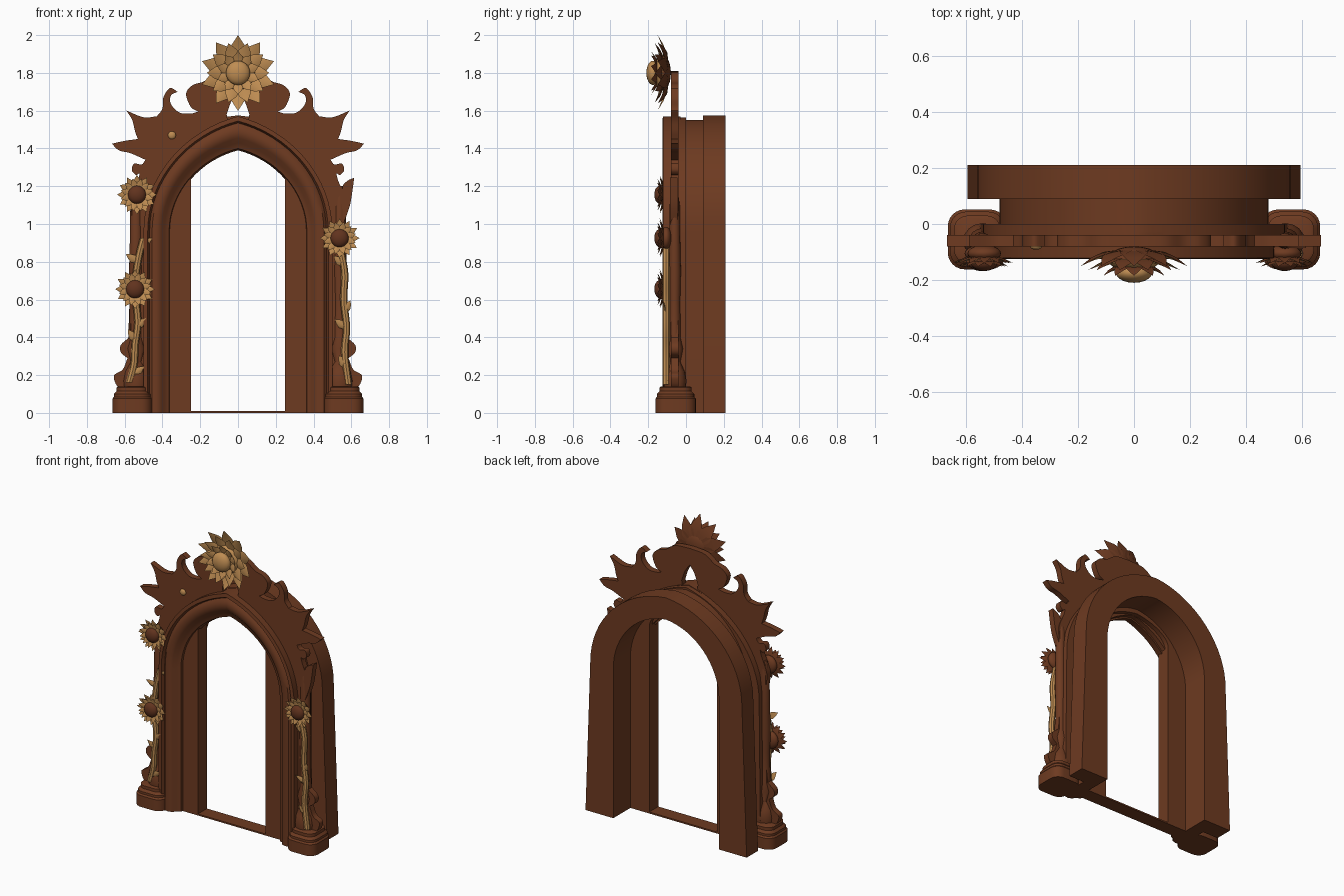
import bpy, bmesh, math
from math import sin, cos, pi
from mathutils import Vector

if "Cube" in bpy.data.objects:
    bpy.data.objects.remove(bpy.data.objects["Cube"])


def material(name, rgb):
    m = bpy.data.materials.new(name)
    m.diffuse_color = (*rgb, 1)
    m.use_nodes = True
    m.node_tree.nodes["Principled BSDF"].inputs["Base Color"].default_value = m.diffuse_color
    return m


BROWN = material("carved_brown", (0.155, 0.043, 0.015))
DARK = material("dark_brown", (0.120, 0.033, 0.013))
TAN = material("golden_tan", (0.52, 0.265, 0.085))


def finish(name, bm, mat, angle=35, back=None):
    """Make the object; faces turned to the rear take the back material."""
    bmesh.ops.recalc_face_normals(bm, faces=bm.faces)
    bm.normal_update()
    if back:
        for f in bm.faces:
            f.material_index = int(f.normal.y > 0.05)
    me = bpy.data.meshes.new(name)
    bm.to_mesh(me)
    bm.free()
    ob = bpy.data.objects.new(name, me)
    me.materials.append(mat)
    if back:
        me.materials.append(back)
    bpy.context.collection.objects.link(ob)
    bpy.ops.object.select_all(action='DESELECT')
    ob.select_set(True)
    bpy.context.view_layer.objects.active = ob
    bpy.ops.object.shade_smooth_by_angle(angle=math.radians(angle))
    return ob


def loft(name, rings, mat):
    """Skin a list of closed rings and cap both ends."""
    bm = bmesh.new()
    vs = [[bm.verts.new(p) for p in r] for r in rings]
    n = len(rings[0])
    for a, b in zip(vs, vs[1:]):
        for i in range(n):
            j = (i + 1) % n
            bm.faces.new((a[i], a[j], b[j], b[i]))
    bm.faces.new(vs[0])
    bm.faces.new(vs[-1])
    return finish(name, bm, mat)


def arch_path(w, h, s, k, foot=0, n=32):
    """Slightly pointed arch from the right foot over the apex to the left."""
    pts = [(w + foot, 0)]
    for i in range(n + 1):
        x = w * cos(pi * i / n)
        t = min(i, n - i) * pi / n
        pts.append((x, s + (h - s) * ((1 - k) * sin(t) + k * t / (pi / 2))))
    return pts + [(-w - foot, 0)]


def arch(name, profile, k):
    """Sweep a profile of (half width, apex, spring, foot flare, y) along the arch."""
    paths = [[(x, p[4], z) for x, z in arch_path(*p[:3], k, p[3])] for p in profile]
    return loft(name, list(zip(*paths)), BROWN)


def box_arch(name, outer, inner, y0, y1, k):
    return arch(name, [(*outer, y0), (*inner, y0), (*inner, y1), (*outer, y1)], k)


def smooth(strokes, steps=5):
    """Catmull-Rom each stroke; corners stay sharp where strokes meet."""
    out = []
    for st in strokes:
        p = [Vector(q) for q in st]
        p = [2 * p[0] - p[1]] + p + [2 * p[-1] - p[-2]]
        for i in range(1, len(p) - 2):
            a, b, c, d = p[i - 1:i + 3]
            for j in range(steps):
                t = j / steps
                out.append(0.5 * (2 * b + (c - a) * t + (2 * a - 5 * b + 4 * c - d) * t * t
                                  + (3 * b - a - 3 * c + d) * t ** 3))
    return out


def plate(name, outline, y0, y1, mirror=False):
    bm = bmesh.new()
    f = bm.faces.new([bm.verts.new((p[0], y0, p[1])) for p in outline])
    g = bmesh.ops.extrude_face_region(bm, geom=[f])
    bmesh.ops.translate(bm, vec=(0, y1 - y0, 0),
                        verts=[v for v in g["geom"] if isinstance(v, bmesh.types.BMVert)])
    bmesh.ops.triangulate(bm, faces=[f for f in bm.faces if len(f.verts) > 4])
    if mirror:
        g = bmesh.ops.duplicate(bm, geom=bm.verts[:] + bm.edges[:] + bm.faces[:])["geom"]
        for v in g:
            if isinstance(v, bmesh.types.BMVert):
                v.co.x *= -1
    return finish(name, bm, BROWN)


# Main arches: back frame, middle layer, inner jamb, backing and front moulding
box_arch("back_arch", (.56, 1.575, 1.0, .035), (.39, 1.43, 1.0, 0), .09, .21, .12)
box_arch("middle_arch", (.48, 1.55, .95, 0), (.39, 1.43, 1.0, 0), -.03, .09, .12)
box_arch("inner_jamb", (.45, 1.50, .95, 0), (.25, 1.40, 1.25, 0), -.065, .03, .3)
box_arch("backing_arch", (.54, 1.565, .95, .01), (.36, 1.40, .97, 0), -.04, 0, .3)
arch("front_moulding", [(w, h, .96, 0, y) for w, h, y in (
    (.50, 1.57, -.03), (.50, 1.57, -.122), (.478, 1.545, -.125), (.468, 1.535, -.105),
    (.455, 1.515, -.118), (.43, 1.485, -.122), (.405, 1.455, -.112), (.39, 1.43, -.09),
    (.365, 1.40, -.08), (.355, 1.39, -.03))], .33)

# Threshold strip
loft("threshold", [[(x, y, z) for x, y in ((-.3, -.065), (.3, -.065), (.3, .03), (-.3, .03))]
                   for z in (0, .01)], BROWN)

# Flame crest and scrolled side plate, half outline mirrored
flames = smooth([
    [(.06, 1.58), (.035, 1.65), (0, 1.70)],
    [(0, 1.70), (0, 1.81)],
    [(0, 1.81), (.11, 1.80), (.18, 1.755), (.24, 1.735), (.275, 1.69), (.25, 1.62), (.21, 1.595)],
    [(.21, 1.595), (.25, 1.585), (.31, 1.59), (.355, 1.635), (.355, 1.68), (.32, 1.70)],
    [(.32, 1.70), (.36, 1.72), (.395, 1.67), (.40, 1.61), (.43, 1.57)],
    [(.43, 1.57), (.50, 1.565), (.59, 1.60)],
    [(.59, 1.60), (.56, 1.55), (.545, 1.49), (.53, 1.45)],
    [(.53, 1.45), (.60, 1.44), (.668, 1.425)],
    [(.668, 1.425), (.63, 1.39), (.57, 1.375), (.49, 1.34)],
    [(.49, 1.34), (.51, 1.315), (.55, 1.32), (.562, 1.285), (.54, 1.26), (.52, 1.27)],
    [(.52, 1.27), (.53, 1.23), (.57, 1.12), (.56, 1.0), (.56, .60), (.57, .45), (.575, .40)],
    [(.575, .40), (.62, .36), (.62, .32), (.585, .29)],
    [(.585, .29), (.61, .23), (.655, .20), (.65, .16), (.63, .13)],
    [(.63, .13), (.46, .13)]])
inner = [p for p in arch_path(.45, 1.50, .95, .3) if p[0] > .03 and p[1] > .14]
plate("flame_crest", flames + [(.46, .13)] + inner, -.08, -.04, True)
plate("side_leaf", smooth([[(.54, 1.0), (.55, 1.18), (.575, 1.225), (.615, 1.245)],
                           [(.615, 1.245), (.605, 1.17), (.59, 1.09), (.55, .98)],
                           [(.55, .98), (.54, 1.0)]]), -.085, -.045)


# Plinths and slender columns
def round_rect(cx, cy, hx, hy, r, z):
    pts = []
    for q, (sx, sy) in enumerate(((1, 1), (-1, 1), (-1, -1), (1, -1))):
        for i in range(7):
            a = (q + i / 6) * pi / 2
            pts.append((cx + sx * (hx - r) + r * cos(a), cy + sy * (hy - r) + r * sin(a), z))
    return pts


for side, sx in (("left", -1), ("right", 1)):
    loft(side + "_plinth", [round_rect(sx * .56, -.055, .105 - d, .107 - d, .06 - d / 2, z)
                            for d, z in ((0, 0), (0, .075), (.008, .085), (.008, .10),
                                         (.022, .115), (.022, .135), (.03, .14))], BROWN)
    loft(side + "_column", [[(sx * .54 + r * cos(a * pi / 8), -.06 + r * .9 * sin(a * pi / 8), z)
                             for a in range(16)]
                            for r, z in ((.065, .13), (.07, .17), (.06, .22), (.035, .27),
                                         (.05, .34), (.035, .40), (.033, .6), (.037, .75),
                                         (.033, .9), (.03, 1.1), (.015, 1.2))], BROWN)


# Petals: ridged, pointed, closed blades in the xz plane facing -y
def add_petal(bm, c, ang, r0, r1, w, y0, y1, thick):
    d, s = Vector((sin(ang), 0, cos(ang))), Vector((cos(ang), 0, -sin(ang)))

    def p(t, u, lift):
        y = y0 + (y1 - y0) * t * t - lift
        return bm.verts.new(Vector(c) + d * (r0 + (r1 - r0) * t) + s * u * w + Vector((0, y, 0)))
    L = [p(0, -.5, 0), p(.4, -1, 0), p(.7, -.65, 0)]
    R = [p(0, .5, 0), p(.4, 1, 0), p(.7, .65, 0)]
    M = [p(0, 0, thick), p(.4, 0, thick), p(.7, 0, thick * .6)]
    tip = p(1, 0, 0)
    for i in range(2):
        bm.faces.new((L[i], L[i + 1], M[i + 1], M[i]))
        bm.faces.new((M[i], M[i + 1], R[i + 1], R[i]))
        bm.faces.new((L[i], R[i], R[i + 1], L[i + 1]))
    for tri in ((L[2], tip, M[2]), (M[2], tip, R[2]), (L[2], R[2], tip), (L[0], M[0], R[0])):
        bm.faces.new(tri)


def dome(name, c, r, depth, mat, back=None):
    bm = bmesh.new()
    bmesh.ops.create_uvsphere(bm, u_segments=20, v_segments=12, radius=1)
    for v in bm.verts:
        v.co = Vector((v.co.x * r, v.co.y * depth, v.co.z * r)) + Vector(c)
    return finish(name, bm, mat, back=back)


def flower(name, c, layers):
    bm = bmesh.new()
    for n, phase, args in layers:
        for i in range(n):
            add_petal(bm, c, 2 * pi * (i + phase) / n, *args)
    return finish(name, bm, TAN, 65, BROWN)


# Large crowning flower
crown = (0, 0, 1.80)
flower("crown_petals", crown, [(10, 0, (.03, .20, .052, -.09, -.150, .016)),
                               (10, .5, (.03, .165, .046, -.115, -.165, .016)),
                               (10, 0, (.03, .115, .034, -.145, -.185, .012))])
dome("crown_base", (0, -.125, 1.80), .095, .045, TAN, BROWN)
dome("crown_center", (0, -.175, 1.80), .064, .035, TAN)

# Small side flowers with brown centres
for name, x, z in (("upper_left", -.535, 1.155), ("lower_left", -.545, .655), ("right", .538, .925)):
    flower(name + "_petals", (x, 0, z), [(12, 0, (.02, .105, .024, -.115, -.140, .010)),
                                         (12, .5, (.02, .088, .022, -.130, -.152, .008))])
    dome(name + "_flower_back", (x, -.105, z), .06, .03, BROWN)
    dome(name + "_flower_center", (x, -.138, z), .048, .030, DARK)

# Tiny rosette on the crest
dome("rosette", (-.35, -.08, 1.47), .021, .012, TAN)


# Stems with leaves
def stem(name, pts, leaves):
    path = [Vector((p.x, -.105, p.y)) for p in smooth([pts])] + [Vector((pts[-1][0], -.105, pts[-1][1]))]
    rings = [[c + Vector((.019 * cos(a * pi / 4), .019 * sin(a * pi / 4), 0)) for a in range(8)]
             for c in path]
    loft(name, rings, TAN)
    bm = bmesh.new()
    for x, z, ang in leaves:
        add_petal(bm, (x, 0, z), ang, 0, .075, .022, -.105, -.125, .014)
    finish(name + "_leaves", bm, TAN, 65)


stem("lower_left_stem", [(-.545, .62), (-.53, .48), (-.545, .36), (-.55, .26), (-.575, .16)],
     [(-.54, .45, .8), (-.555, .20, .9), (-.54, .38, -.6)])
stem("upper_left_stem", [(-.50, .925), (-.515, .87), (-.53, .80), (-.545, .70)],
     [(-.52, .89, 1.1), (-.53, .80, -1.0)])
stem("right_stem", [(.54, .88), (.565, .74), (.56, .60), (.575, .45), (.565, .32), (.585, .15)],
     [(.57, .45, -.9), (.56, .53, .5), (.57, .24, -.5), (.56, .78, -.8)])
